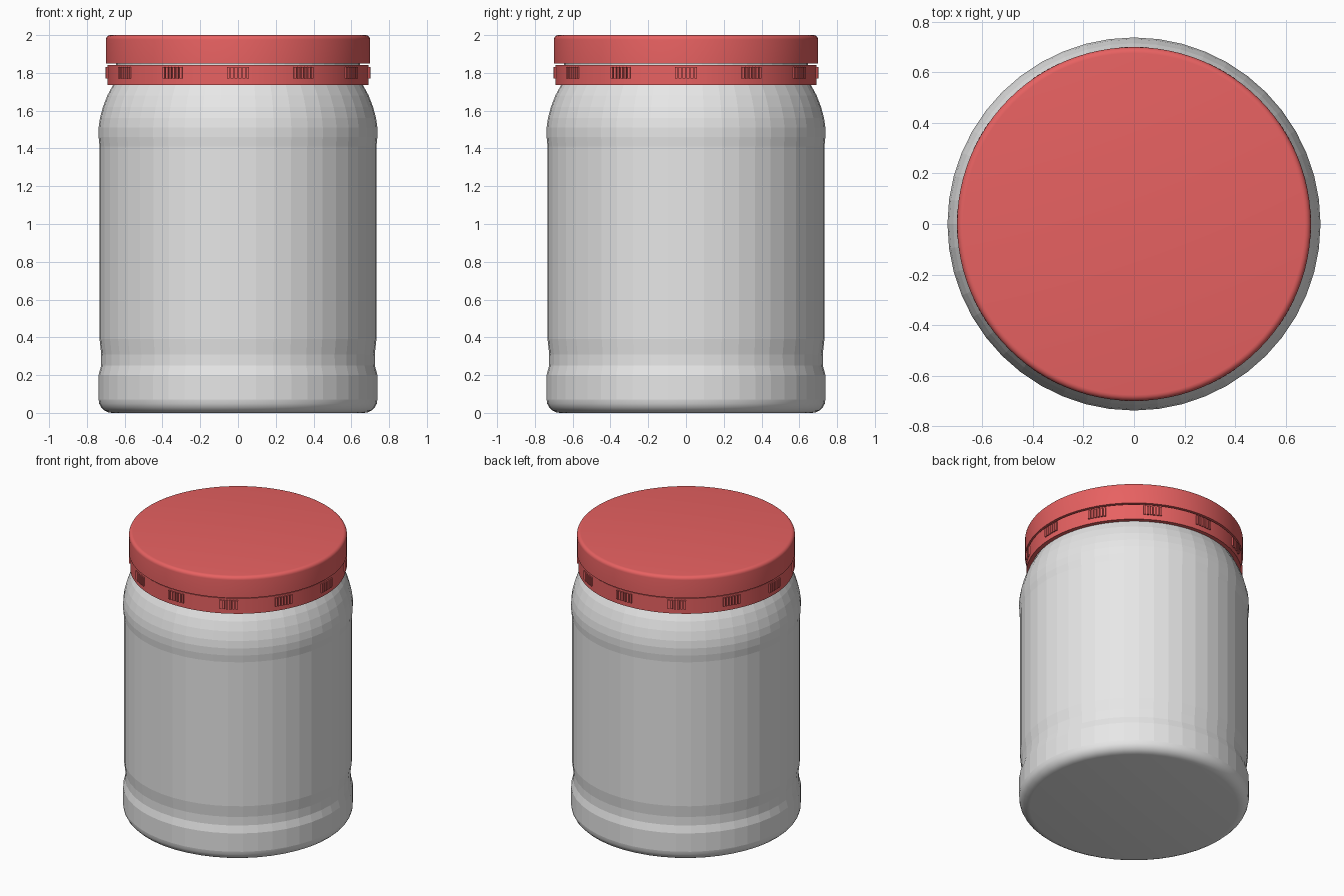
import bpy, bmesh
from math import pi, sin, cos, radians
from mathutils import Matrix, Vector

old = bpy.data.objects.get("Cube")
if old:
    bpy.data.objects.remove(old, do_unlink=True)


def material(name, colour):
    mat = bpy.data.materials.new(name)
    mat.use_nodes = True
    mat.diffuse_color = colour
    bsdf = next(n for n in mat.node_tree.nodes if n.type == 'BSDF_PRINCIPLED')
    bsdf.inputs["Base Color"].default_value = colour
    return mat


def finish(name, bm, mat):
    bmesh.ops.recalc_face_normals(bm, faces=bm.faces)
    mesh = bpy.data.meshes.new(name)
    bm.to_mesh(mesh)
    bm.free()
    mesh.materials.append(mat)
    obj = bpy.data.objects.new(name, mesh)
    bpy.context.collection.objects.link(obj)
    return obj


def arc(cx, cz, r, start, end, steps=5):
    """Profile points along a quarter round."""
    angles = [radians(start + (end - start) * i / steps) for i in range(steps + 1)]
    return [(cx + r * cos(a), cz + r * sin(a)) for a in angles]


def lathe(name, profile, segments, mat, sharp):
    """Revolve a (radius, height) profile that starts and ends on the axis."""
    bm = bmesh.new()
    verts = [bm.verts.new((r, 0, z)) for r, z in profile]
    edges = [bm.edges.new(pair) for pair in zip(verts, verts[1:])]
    bmesh.ops.spin(bm, geom=verts + edges, cent=(0, 0, 0), axis=(0, 0, 1),
                   angle=2 * pi, steps=segments, use_duplicate=False)
    bmesh.ops.remove_doubles(bm, verts=bm.verts, dist=0.0005)
    obj = finish(name, bm, mat)
    bpy.ops.object.select_all(action='DESELECT')
    obj.select_set(True)
    bpy.context.view_layer.objects.active = obj
    bpy.ops.object.shade_smooth_by_angle(angle=radians(sharp))
    return obj


plastic = material("pale grey plastic", (0.8, 0.8, 0.8, 1))
red = material("red plastic", (0.8, 0.12, 0.12, 1))

# Jar: rounded foot, pinched ring, straight wall, shoulder and hidden neck
foot = arc(0.668, 0.07, 0.07, -90, 0)
wall = [(0.738, 0.2), (0.725, 0.25), (0.724, 0.31), (0.733, 0.39),
        (0.733, 1.41), (0.738, 1.46), (0.738, 1.51), (0.731, 1.56),
        (0.715, 1.62), (0.692, 1.68), (0.662, 1.735), (0.645, 1.77)]
jar = lathe("jar_body", [(0, 0)] + foot + wall + [(0.645, 1.95), (0, 1.95)],
            48, plastic, 30)
for face in jar.data.polygons:  # moulded wall keeps its facets
    face.use_smooth = face.center.z < 0.07

# Lid: hollow cap with a rounded top edge
cap = [(0, 1.96), (0.66, 1.96), (0.66, 1.85), (0.7, 1.85)]
lathe("lid_cap", cap + arc(0.676, 1.976, 0.024, 0, 90) + [(0, 2)], 96, red, 30)

# Tamper band: closed ring under the cap
band = [(0.664, 1.735), (0.692, 1.735), (0.692, 1.843), (0.664, 1.843), (0.664, 1.735)]
lathe("lid_band", band, 96, red, 30)

# Grip ribs: twelve groups of small upright bars around the band
bm = bmesh.new()
for group in range(12):
    for rib in range(6):
        angle = group * pi / 6 + (rib - 2.5) * 0.03
        turn = Matrix.Rotation(angle, 4, 'Z')
        place = Matrix.Translation(Vector((0.691, 0, 1.8)))
        size = Matrix.Diagonal((0.02, 0.014, 0.062, 1))
        bmesh.ops.create_cube(bm, size=1, matrix=turn @ place @ size)
finish("lid_grip_ribs", bm, red)
